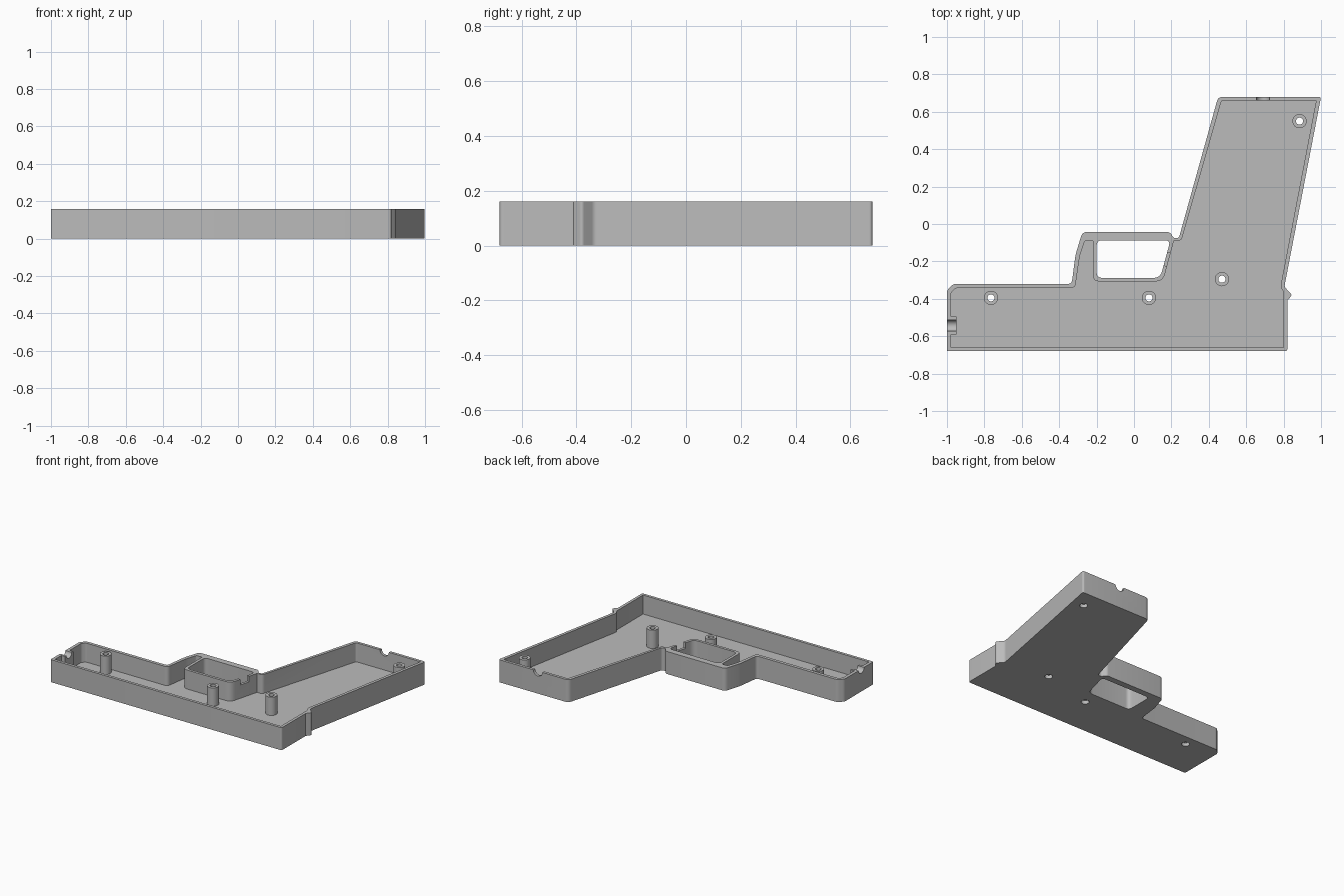
import bpy, bmesh, math
from mathutils import Vector, Matrix

if "Cube" in bpy.data.objects:
    bpy.data.objects.remove(bpy.data.objects["Cube"])

H, FLOOR, POST_TOP = 0.16, 0.025, 0.155

grey = bpy.data.materials.new("grey plastic")
grey.diffuse_color = (0.5, 0.5, 0.5, 1)
grey.use_nodes = True
grey.node_tree.nodes["Principled BSDF"].inputs["Base Color"].default_value = grey.diffuse_color


def rounded(points, steps=5):
    """Round each corner (x, y, radius) with a quadratic arc."""
    out, n = [], len(points)
    for i, p in enumerate(points):
        c = Vector(p[:2])
        r = p[2] if len(p) > 2 else 0
        if not r:
            out.append(c)
            continue
        a = Vector(points[i - 1][:2]) - c
        b = Vector(points[(i + 1) % n][:2]) - c
        a, b = c + a.normalized() * r, c + b.normalized() * r
        for k in range(steps + 1):
            t = k / steps
            out.append(a * (1 - t) ** 2 + c * 2 * t * (1 - t) + b * t * t)
    return out


def finish(name, bm):
    bmesh.ops.recalc_face_normals(bm, faces=bm.faces)
    me = bpy.data.meshes.new(name)
    bm.to_mesh(me)
    bm.free()
    me.materials.append(grey)
    ob = bpy.data.objects.new(name, me)
    bpy.context.collection.objects.link(ob)
    return ob


def prism(name, points, z0, z1):
    bm = bmesh.new()
    pts = rounded(points)
    low = [bm.verts.new((p.x, p.y, z0)) for p in pts]
    top = [bm.verts.new((p.x, p.y, z1)) for p in pts]
    bm.faces.new(low[::-1])
    bm.faces.new(top)
    for i in range(len(pts)):
        bm.faces.new((low[i - 1], low[i], top[i], top[i - 1]))
    return finish(name, bm)


def cylinder(name, centre, radius, length, axis="Z"):
    bm = bmesh.new()
    rot = {"Z": Matrix(), "X": Matrix.Rotation(math.pi / 2, 4, "Y"),
           "Y": Matrix.Rotation(math.pi / 2, 4, "X")}[axis]
    if axis == "Z":
        rot = Matrix.Identity(4)
    bmesh.ops.create_cone(bm, cap_ends=True, segments=32, radius1=radius, radius2=radius,
                          depth=length, matrix=Matrix.Translation(centre) @ rot)
    return finish(name, bm)


def cut(target, cutter):
    mod = target.modifiers.new("cut", "BOOLEAN")
    mod.operation, mod.solver, mod.object = "DIFFERENCE", "EXACT", cutter
    bpy.context.view_layer.objects.active = target
    bpy.ops.object.modifier_apply(modifier=mod.name)
    bpy.data.objects.remove(cutter)


def smooth(ob):
    bpy.ops.object.select_all(action="DESELECT")
    ob.select_set(True)
    bpy.context.view_layer.objects.active = ob
    bpy.ops.object.shade_smooth_by_angle(angle=math.radians(30))


# outer outline of the half shell
outer = [(-1, -0.68, .006), (0.82, -0.68, .015), (0.82, -0.41), (0.845, -0.38, .012),
         (0.804, -0.335, .012), (1, 0.68, .015), (0.45, 0.68, .025), (0.24, -0.075, .013),
         (0.212, -0.075, .01), (0.192, -0.043, .015), (-0.276, -0.043, .025),
         (-0.313, -0.165, .02), (-0.333, -0.32, .02), (-0.965, -0.32, .015), (-1, -0.355, .015)]
# hollow inside, stepping round the finger opening and the left nozzle block
cavity = [(-0.978, -0.66), (0.80, -0.66), (0.80, -0.365), (0.783, -0.335, .012),
          (0.974, 0.66), (0.468, 0.66, .01), (0.253, -0.09, .02), (0.213, -0.09),
          (0.155, -0.307, .04), (-0.22, -0.307, .035), (-0.22, -0.09), (-0.263, -0.09, .01),
          (-0.29, -0.17, .02), (-0.315, -0.343, .025), (-0.955, -0.343, .01),
          (-0.978, -0.366, .01), (-0.978, -0.495), (-0.95, -0.495), (-0.95, -0.59),
          (-0.978, -0.59)]
opening = [(-0.2, -0.288, .03), (0.14, -0.288, .035), (0.195, -0.087, .03), (-0.2, -0.087, .03)]
slot = [(0.10, -0.205), (0.21, -0.235), (0.23, -0.165), (0.12, -0.135)]

shell = prism("shell", outer, 0, H)
cut(shell, prism("cavity_cutter", cavity, FLOOR, 0.3))
cut(shell, prism("opening_cutter", opening, -0.1, 0.3))
cut(shell, prism("slot_cutter", slot, 0.12, 0.3))

# half-round notches in the left and top walls
cut(shell, cylinder("left_notch_cutter", (-0.975, -0.543, H), 0.03, 0.12, "X"))
cut(shell, cylinder("top_notch_cutter", (0.69, 0.67, H), 0.035, 0.1, "Y"))

# screw posts with bores through the floor
for i, (x, y) in enumerate([(-0.765, -0.395), (0.08, -0.395), (0.47, -0.295), (0.885, 0.55)]):
    cut(shell, cylinder("floor_bore", (x, y, 0), 0.026, 0.2))
    post = cylinder(f"screw_post_{i + 1}", (x, y, (FLOOR + POST_TOP) / 2), 0.038, POST_TOP - FLOOR)
    cut(post, cylinder("post_bore", (x, y, 0.1), 0.019, 0.4))
    smooth(post)
smooth(shell)
